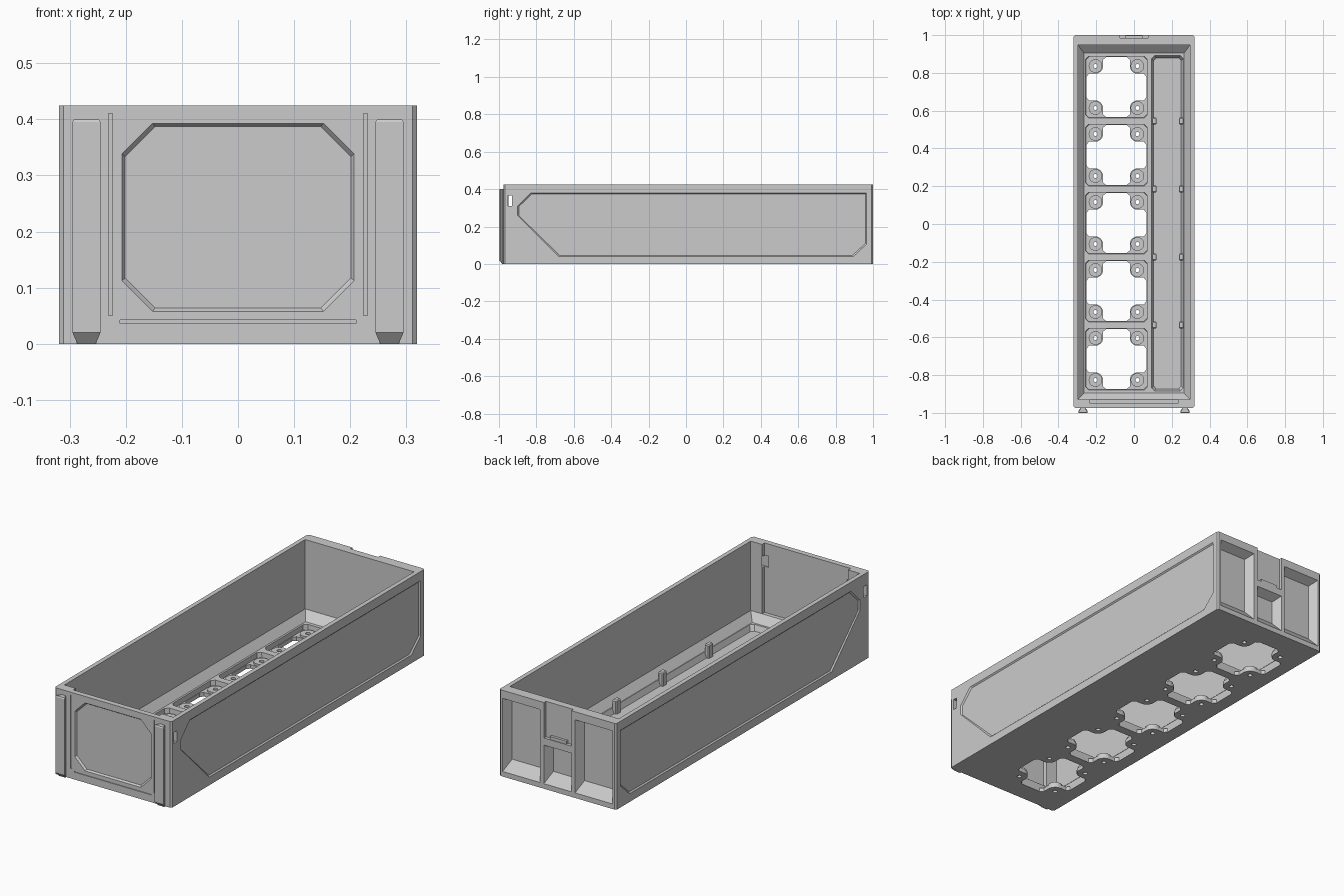
import bpy, bmesh, math

if "Cube" in bpy.data.objects:
    bpy.data.objects.remove(bpy.data.objects["Cube"])


def ring(pts, axis, d):
    """Place a 2D outline at distance d along an axis."""
    return [{'x': (d, p, q), 'y': (p, d, q), 'z': (p, q, d)}[axis] for p, q in pts]


def inset(pts, a):
    """Shrink an outline by a on every side."""
    us, vs = [p[0] for p in pts], [p[1] for p in pts]
    cu, cv = (max(us) + min(us)) / 2, (max(vs) + min(vs)) / 2
    su = 1 - 2 * a / (max(us) - min(us))
    sv = 1 - 2 * a / (max(vs) - min(vs))
    return [(cu + (u - cu) * su, cv + (v - cv) * sv) for u, v in pts]


def rect(u0, u1, v0, v1, c=0.0):
    """Rectangle with optional cut corners."""
    if c == 0:
        return [(u0, v0), (u1, v0), (u1, v1), (u0, v1)]
    return [(u0 + c, v0), (u1 - c, v0), (u1, v0 + c), (u1, v1 - c),
            (u1 - c, v1), (u0 + c, v1), (u0, v1 - c), (u0, v0 + c)]


def circle(cx, cy, r, n=20):
    return [(cx + r * math.cos(2 * math.pi * i / n), cy + r * math.sin(2 * math.pi * i / n))
            for i in range(n)]


def solids(name, lofts):
    """One object holding a closed loft for each list of rings."""
    bm = bmesh.new()
    for rings in lofts:
        vs = [[bm.verts.new(p) for p in r] for r in rings]
        n = len(vs[0])
        for a, b in zip(vs, vs[1:]):
            for i in range(n):
                bm.faces.new((a[i], a[(i + 1) % n], b[(i + 1) % n], b[i]))
        bm.faces.new(vs[0][::-1])
        bm.faces.new(vs[-1])
    bmesh.ops.recalc_face_normals(bm, faces=bm.faces)
    me = bpy.data.meshes.new(name)
    bm.to_mesh(me)
    bm.free()
    ob = bpy.data.objects.new(name, me)
    bpy.context.collection.objects.link(ob)
    return ob


def prism(pts, axis, a, b):
    return [ring(pts, axis, a), ring(pts, axis, b)]


def cut(target, lofts):
    cutter = solids("cutter", lofts)
    cutter.hide_render = True
    m = target.modifiers.new("cut", 'BOOLEAN')
    m.operation, m.solver, m.object = 'DIFFERENCE', 'EXACT', cutter
    bpy.context.view_layer.objects.active = target
    bpy.ops.object.modifier_apply(modifier=m.name)
    bpy.data.objects.remove(cutter)


H = 0.425
FLOOR = 0.045
CX = -0.093
CELLS = [-0.715 + 0.36 * i for i in range(5)]
PIN = 0.111

# tray shell with hollow and floor fillet
tray = solids("tray_body", [prism(rect(-0.319, 0.319, -0.975, 1.0, 0.008), 'z', 0, H)])
wall = rect(-0.297, 0.297, -0.928, 0.948)
cut(tray, [[ring(rect(-0.265, 0.265, -0.895, 0.905), 'z', FLOOR),
            ring(wall, 'z', 0.083), ring(wall, 'z', 0.6)]])
cut(tray, [prism(rect(-0.235, 0.235, -0.948, -0.9), 'z', 0.083, 0.6)])

# floor cells and long trough
pockets = []
for cy in CELLS:
    r = rect(CX - 0.167, CX + 0.167, cy - 0.167, cy + 0.167, 0.016)
    pockets.append([ring(inset(r, 0.006), 'z', 0.02), ring(r, 'z', 0.1)])
t = rect(0.092, 0.262, -0.885, 0.892, 0.016)
pockets.append([ring(inset(t, 0.012), 'z', 0.018), ring(t, 'z', FLOOR + 0.002)])
cut(tray, pockets)

# cross shaped openings
quarter = [(0.158, 0.055), (0.145, 0.071)]
quarter += [(PIN + 0.04 * math.cos(math.radians(a)), PIN + 0.04 * math.sin(math.radians(a)))
            for a in range(270, 179, -15)]
quarter += [(0.071, 0.145), (0.055, 0.158)]
cross = []
for k in range(4):
    for x, y in quarter:
        for _ in range(k):
            x, y = -y, x
        cross.append((x, y))
cut(tray, [prism([(CX + x, cy + y) for x, y in cross], 'z', -0.1, 0.1) for cy in CELLS])

# screw holes and their raised bosses
pins = [(CX + sx * PIN, cy + sy * PIN) for cy in CELLS for sx in (-1, 1) for sy in (-1, 1)]
cut(tray, [prism(circle(x, y, 0.011, 12), 'z', -0.1, 0.1) for x, y in pins])
bosses = solids("screw_bosses", [prism(circle(x, y, 0.036), 'z', 0.02, 0.03) for x, y in pins])
cut(bosses, [prism(circle(x, y, 0.011, 12), 'z', 0, 0.1) for x, y in pins])

# divider posts along the trough
posts = []
for y in [(a + b) / 2 for a, b in zip(CELLS, CELLS[1:])]:
    for x in (0.107, 0.25):
        p = rect(x - 0.013, x + 0.013, y - 0.018, y + 0.018, 0.005)
        posts.append([ring(p, 'z', 0.015), ring(p, 'z', 0.08), ring(inset(p, 0.004), 'z', 0.085)])
solids("trough_posts", posts)

# side panel recesses and slits through the side walls
side = [(-0.83, 0.38), (0.965, 0.38), (0.965, 0.105), (0.895, 0.04),
        (-0.68, 0.04), (-0.9, 0.26), (-0.9, 0.31)]
cut(tray, [[ring(side, 'x', s * 0.325), ring(side, 'x', s * 0.319),
            ring(inset(side, 0.006), 'x', s * 0.313)] for s in (-1, 1)])
cut(tray, [prism(rect(-0.953, -0.929, 0.31, 0.365), 'x', s * 0.215, s * 0.35) for s in (-1, 1)])

# front panel recess and the groove around it
front = rect(-0.207, 0.207, 0.058, 0.393, 0.055)
cut(tray, [[ring(front, 'y', -0.98), ring(front, 'y', -0.975), ring(inset(front, 0.006), 'y', -0.966)]])
cut(tray, [prism(r, 'y', -0.98, -0.971) for r in (
    rect(-0.231, -0.224, 0.05, 0.41), rect(0.224, 0.231, 0.05, 0.41),
    rect(-0.21, 0.21, 0.036, 0.042))])

# back pockets with sloped floors, and the latch slot
back = []
for u0, u1, z1 in ((-0.3, -0.095, 0.385), (0.095, 0.3, 0.385), (-0.075, 0.075, 0.215)):
    r = rect(u0, u1, 0.025, z1)
    r2 = rect(u0 + 0.022, u1 - 0.022, 0.075, z1 - 0.022)
    back.append([ring(r, 'y', 1.01), ring(r, 'y', 1.0), ring(r2, 'y', 0.957)])
back.append(prism(rect(-0.075, 0.075, 0.25, 0.5), 'y', 0.984, 1.01))
cut(tray, back)
solids("latch_lip", [prism(rect(-0.045, 0.045, 0.25, 0.265), 'y', 0.98, 0.997)])

# dovetail rails on the front
for label, x in (("left", -0.27), ("right", 0.27)):
    prof = [(x - 0.014, -0.965), (x + 0.014, -0.965), (x + 0.014, -0.981), (x + 0.025, -0.991),
            (x + 0.025, -1.0), (x - 0.025, -1.0), (x - 0.025, -0.991), (x - 0.014, -0.981)]
    low = [(x + (u - x) * 0.65, max(v, -0.985)) for u, v in prof]
    low = [(u, -0.965 + (v + 0.965) * 0.5) for u, v in prof]
    low = [(x + (u - x) * 0.65, v) for u, v in low]
    solids(label + "_rail", [[ring(low, 'z', 0), ring(prof, 'z', 0.02), ring(prof, 'z', 0.395),
                              ring(inset(prof, 0.003), 'z', 0.4)]])
